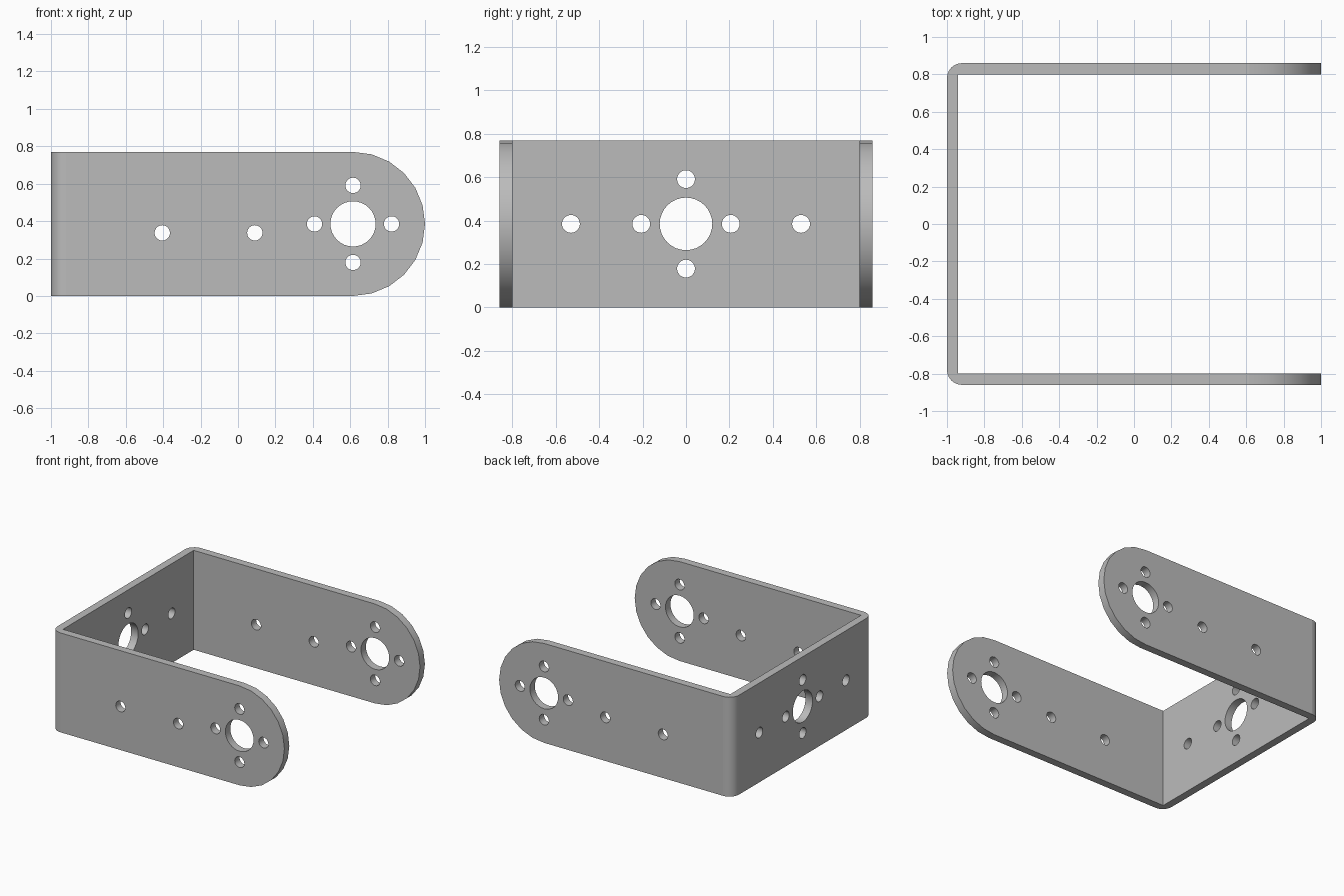
import bpy, bmesh
from math import sin, cos, pi, radians
from mathutils import Matrix, Vector

cube = bpy.data.objects.get("Cube")
if cube:
    bpy.data.objects.remove(cube, do_unlink=True)

HEIGHT, HALF_W, WALL, BEND = 0.77, 0.86, 0.06, 0.08
R = HEIGHT / 2            # radius of the rounded arm ends
EYE = 1 - R               # x of the arm end centre

steel = bpy.data.materials.new("grey steel")
steel.use_nodes = True
steel.diffuse_color = (0.5, 0.5, 0.5, 1)
steel.node_tree.nodes["Principled BSDF"].inputs["Base Color"].default_value = (0.5, 0.5, 0.5, 1)


def arc(cx, cy, r, start, end, steps):
    angles = [radians(start + (end - start) * i / steps) for i in range(steps + 1)]
    return [(cx + r * cos(a), cy + r * sin(a)) for a in angles]


def make_object(name, bm):
    bmesh.ops.recalc_face_normals(bm, faces=bm.faces)
    mesh = bpy.data.meshes.new(name)
    bm.to_mesh(mesh)
    bm.free()
    obj = bpy.data.objects.new(name, mesh)
    bpy.context.collection.objects.link(obj)
    return obj


def prism(name, points, offset):
    bm = bmesh.new()
    face = bm.faces.new([bm.verts.new(p) for p in points])
    top = bmesh.ops.extrude_face_region(bm, geom=[face])["geom"]
    bmesh.ops.translate(bm, vec=Vector(offset),
                        verts=[v for v in top if isinstance(v, bmesh.types.BMVert)])
    return make_object(name, bm)


# Bent U strip, taller and longer than needed
outer = [(1.1, -HALF_W)] + arc(BEND - 1, BEND - HALF_W, BEND, 270, 180, 6)
inner = [(WALL - 1, WALL - HALF_W), (1.1, WALL - HALF_W)]
outline = outer + [(x, -y) for x, y in reversed(outer)]
outline += [(x, -y) for x, y in reversed(inner)] + inner
bracket = prism("bracket", [(x, y, -0.1) for x, y in outline], (0, 0, 1))

# Side outline that trims the strip and rounds the arm ends
side = [(-1.2, 0)] + arc(EYE, R, R, -90, 90, 12) + [(-1.2, HEIGHT)]
trim = prism("trim_cutter", [(x, -1, z) for x, z in side], (0, 2, 0))

# Hole pattern: one large hole, four around it, two more along the plate
holes = bmesh.new()


def drill(location, radius, axis, depth):
    turn = Matrix.Rotation(pi / 2, 4, axis)
    bmesh.ops.create_cone(holes, cap_ends=True, segments=32, radius1=radius, radius2=radius,
                          depth=depth, matrix=Matrix.Translation(location) @ turn)


RING, SMALL, LARGE = 0.206, 0.041, 0.121
ring = [(RING, 0), (-RING, 0), (0, RING), (0, -RING)]

# Holes through both arms
drill((EYE, 0, R), LARGE, "X", 2.2)
for x, z in [(EYE + dx, R + dz) for dx, dz in ring] + [(-0.405, 0.337), (0.09, 0.337)]:
    drill((x, 0, z), SMALL, "X", 2.2)

# Holes through the back plate
drill((-1, 0, R), LARGE, "Y", 0.3)
for y, dz in ring + [(0.53, 0), (-0.53, 0)]:
    drill((-1, y, R + dz), SMALL, "Y", 0.3)
drills = make_object("hole_cutter", holes)

# Cut the strip and bake the result
for cutter, operation in ((trim, "INTERSECT"), (drills, "DIFFERENCE")):
    cutter.hide_render = True
    mod = bracket.modifiers.new(cutter.name, "BOOLEAN")
    mod.object, mod.operation, mod.solver = cutter, operation, "EXACT"
graph = bpy.context.evaluated_depsgraph_get()
baked = bpy.data.meshes.new_from_object(bracket.evaluated_get(graph))
bracket.modifiers.clear()
bracket.data = baked
baked.materials.clear()
baked.materials.append(steel)
for cutter in (trim, drills):
    bpy.data.objects.remove(cutter, do_unlink=True)

# Smooth bends, ends and holes; flat plates
for obj in bpy.context.selected_objects:
    obj.select_set(False)
bracket.select_set(True)
bpy.context.view_layer.objects.active = bracket
bpy.ops.object.shade_smooth_by_angle(angle=radians(30))
for poly in baked.polygons:
    poly.material_index = 0
    if poly.area > 0.05:
        poly.use_smooth = False
